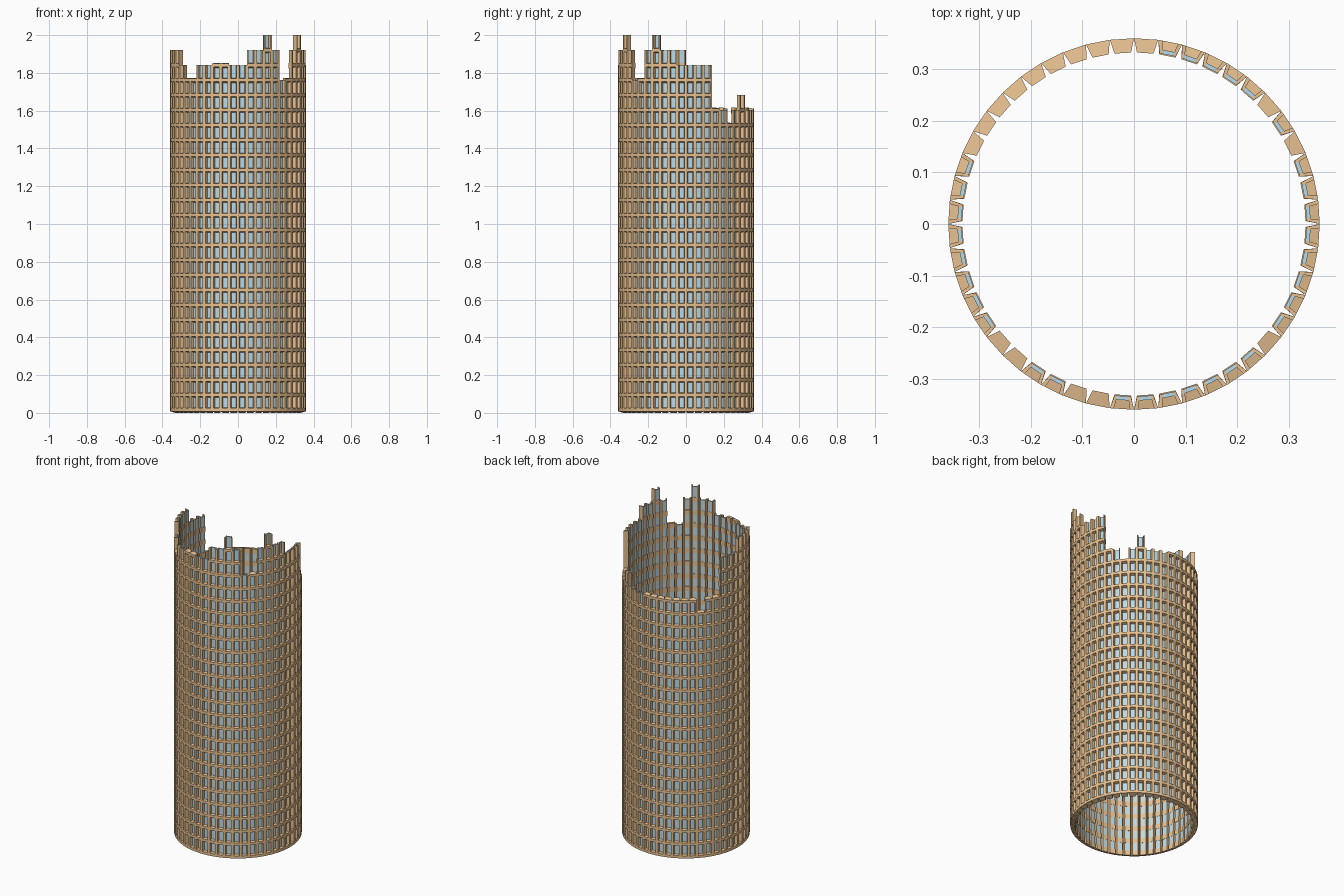
import bpy, bmesh, math

if "Cube" in bpy.data.objects:
    bpy.data.objects.remove(bpy.data.objects["Cube"])

N = 48                       # columns around the tower
R = 0.36 * math.cos(math.pi / N)   # distance to the flat outer faces
Z0, PITCH = 0.0176, 0.0793   # first floor line and floor height
HALF_OUT = 0.0235            # half column width, outside
HALF_IN = 0.016              # half column width, inside
BACK = 0.334


def material(name, colour):
    m = bpy.data.materials.new(name)
    m.diffuse_color = (*colour, 1)
    m.use_nodes = True
    m.node_tree.nodes["Principled BSDF"].inputs["Base Color"].default_value = m.diffuse_color
    return m


def block(bm, angle, outer, inner):
    """Tapered block; outer and inner are (radius, t0, t1, z0, z1)."""
    c, s = math.cos(angle), math.sin(angle)
    rings = []
    for r, t0, t1, z0, z1 in (outer, inner):
        rings.append([bm.verts.new((r * c - t * s, r * s + t * c, z))
                      for t, z in ((t0, z0), (t1, z0), (t1, z1), (t0, z1))])
    a, b = rings
    bm.faces.new(a)
    bm.faces.new(b[::-1])
    for i in range(4):
        j = (i + 1) % 4
        bm.faces.new((a[j], a[i], b[i], b[j]))


def finish(bm, name, mat):
    bmesh.ops.recalc_face_normals(bm, faces=bm.faces)
    me = bpy.data.meshes.new(name)
    bm.to_mesh(me)
    bm.free()
    me.materials.append(mat)
    ob = bpy.data.objects.new(name, me)
    bpy.context.collection.objects.link(ob)


# Ragged skyline: number of floors per column, counter-clockwise from +x
floors = ([23, 23, 23, 20, 20, 19, 20, 21] + [20] * 10 + [19, 20, 20]
          + [23, 23, 23, 24, 24, 24, 24, 23, 22, 22]
          + [23] * 6 + [24, 24, 25, 24, 22, 22, 24, 25, 24, 24, 23])
capped = set(range(11, 21)) | {29, 30, 33, 34, 42, 3, 5}

rails, posts, panes = bmesh.new(), bmesh.new(), bmesh.new()
for i in range(N):
    ang = (i + 0.5) * 2 * math.pi / N
    n = floors[i % len(floors)]
    for k in range(n + (1 if i in capped else 0)):
        z = Z0 + k * PITCH
        # floor rail, wider at the back
        block(rails, ang, (R, -HALF_OUT, HALF_OUT, z - 0.009, z + 0.007),
              (BACK - 0.002, -HALF_IN, HALF_IN, z - 0.0176, z + 0.012))
        if k == n:
            continue
        top = z + PITCH
        # slanted posts either side of the window
        for s in (-1, 1):
            block(posts, ang,
                  (R, *sorted((s * HALF_OUT, s * 0.0155)), z, top),
                  (BACK, *sorted((s * HALF_IN, s * 0.0105)), z, top))
        # recessed window pane
        block(panes, ang, (0.342, -0.0125, 0.0125, z, top - 0.002),
              (BACK, -0.011, 0.011, z, top - 0.002))

wood = material("orange_frame", (0.80, 0.53, 0.28))
glass = material("blue_glass", (0.48, 0.70, 0.82))
finish(rails, "floor_rails", wood)
finish(posts, "window_posts", wood)
finish(panes, "window_panes", glass)
